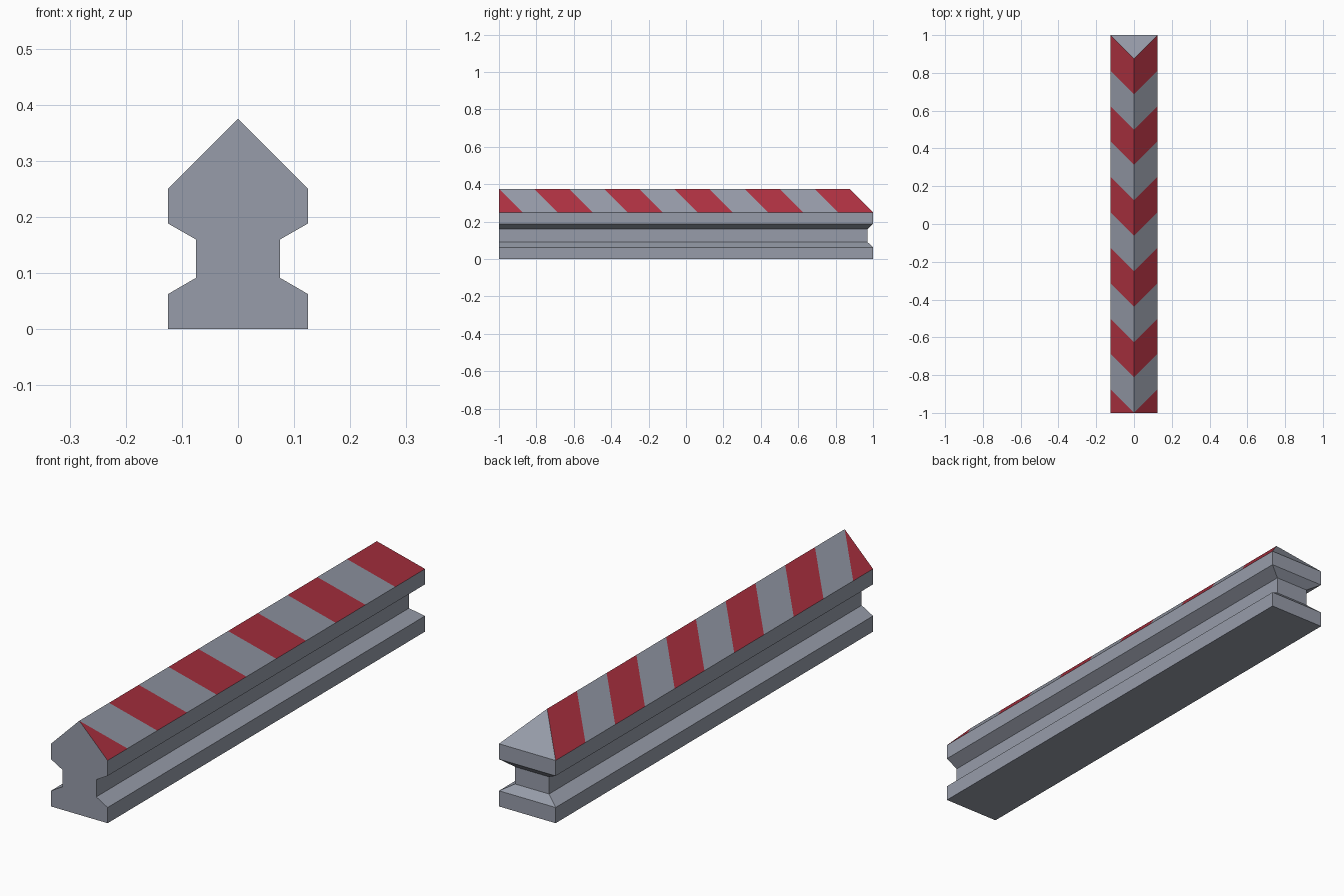
import bpy, bmesh, math
from mathutils import Vector

if "Cube" in bpy.data.objects:
    bpy.data.objects.remove(bpy.data.objects["Cube"])

STRIPE = 0.1875  # stripe length along the ridge


def material(name, color):
    m = bpy.data.materials.new(name)
    m.diffuse_color = (*color, 1)
    m.use_nodes = True
    m.node_tree.nodes["Principled BSDF"].inputs["Base Color"].default_value = m.diffuse_color
    return m


# Levels of the barrier: height, half width, back end position
levels = [(0, 0.125, 1), (0.0625, 0.125, 1), (0.0915, 0.075, 0.97),
          (0.16, 0.075, 0.97), (0.1885, 0.125, 1), (0.25, 0.125, 1)]

bm = bmesh.new()
rings = [[bm.verts.new(p) for p in ((-w, -1, z), (w, -1, z), (w, b, z), (-w, b, z))]
         for z, w, b in levels]
ridge_front = bm.verts.new((0, -1, 0.375))
ridge_back = bm.verts.new((0, 0.875, 0.375))

# Underside, right, back and left walls
bm.faces.new(rings[0][::-1])
for lo, hi in zip(rings, rings[1:]):
    for i in (1, 2, 3):
        j = (i + 1) % 4
        bm.faces.new((lo[i], lo[j], hi[j], hi[i]))

# Flat front end
bm.faces.new([r[1] for r in rings] + [ridge_front] + [r[0] for r in rings[::-1]])

# Pitched top with a hipped back end
a, b, c, d = rings[-1]
bm.faces.new((b, c, ridge_back, ridge_front))
bm.faces.new((d, a, ridge_front, ridge_back))
bm.faces.new((c, d, ridge_back))
bmesh.ops.recalc_face_normals(bm, faces=bm.faces[:])


def slopes(side):
    bm.normal_update()
    return [f for f in bm.faces
            if f.normal.z > 0.3 and f.normal.x * side > 0.5
            and f.calc_center_median().z > 0.25]


# Chevron stripes cut into both slopes
for side in (1, -1):
    for k in range(10):
        faces = slopes(side)
        geom = list({e for f in faces for e in (*f.verts, *f.edges)}) + faces
        bmesh.ops.bisect_plane(bm, geom=geom, dist=1e-5,
                               plane_co=(0, -1 + k * STRIPE, 0.375),
                               plane_no=Vector((-side, 1, 0)).normalized())
    for f in slopes(side):
        p = f.calc_center_median()
        f.material_index = math.floor((p.y - abs(p.x) + 1) / STRIPE) % 2

mesh = bpy.data.meshes.new("barrier")
bm.to_mesh(mesh)
bm.free()
mesh.materials.append(material("concrete grey", (0.31, 0.335, 0.40)))
mesh.materials.append(material("stripe red", (0.43, 0.032, 0.054)))
barrier = bpy.data.objects.new("striped_barrier", mesh)
bpy.context.collection.objects.link(barrier)
